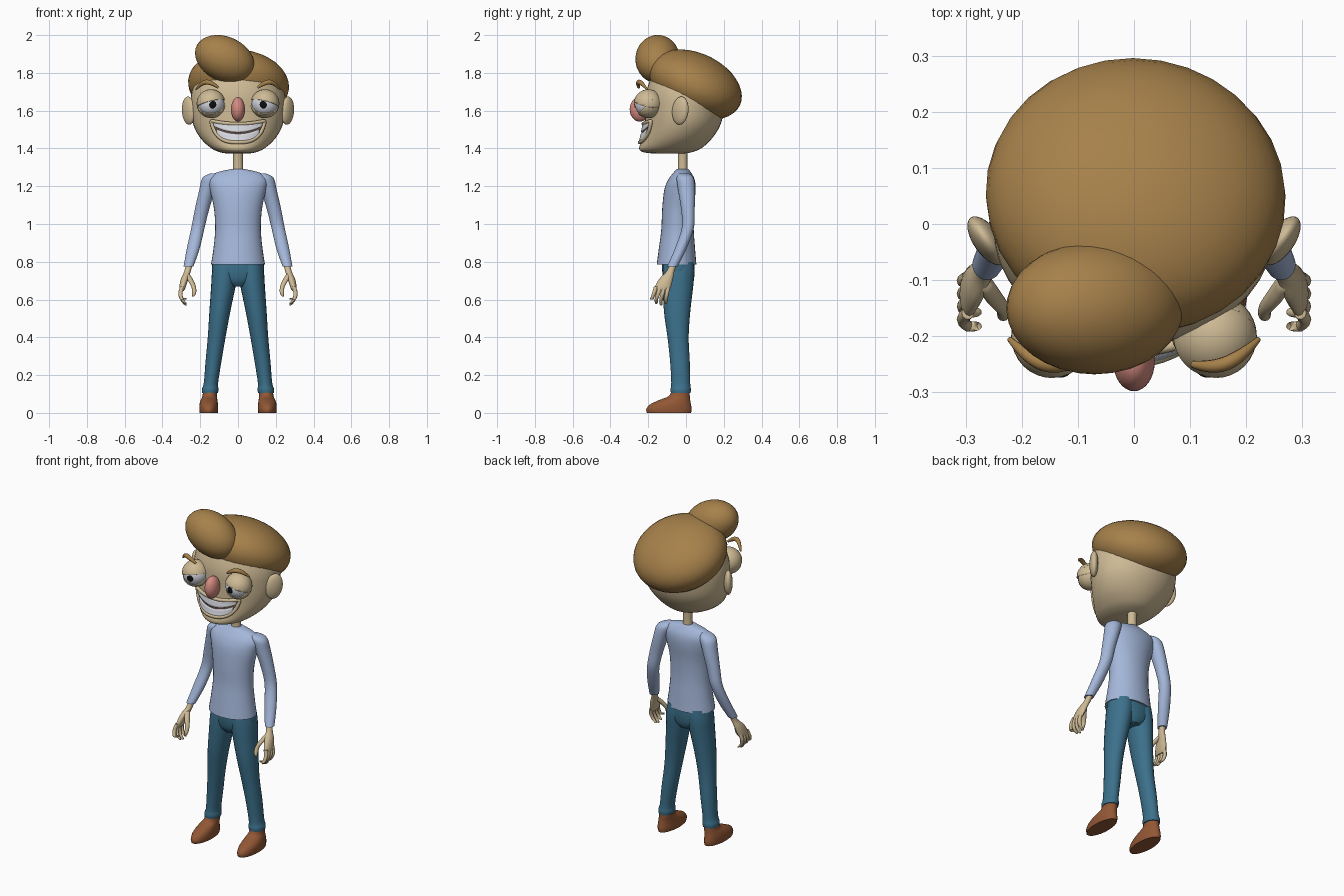
import bpy, bmesh, math
from mathutils import Vector, Matrix

if "Cube" in bpy.data.objects:
    bpy.data.objects.remove(bpy.data.objects["Cube"])


def material(name, rgb):
    m = bpy.data.materials.new(name)
    m.diffuse_color = [(c / 255) ** 2.2 for c in rgb] + [1]
    m.use_nodes = True
    m.node_tree.nodes["Principled BSDF"].inputs["Base Color"].default_value = m.diffuse_color
    return m


SKIN = material("skin", (205, 185, 148))
HAIR = material("hair", (165, 128, 76))
SHIRT = material("shirt", (163, 182, 217))
DENIM = material("denim", (62, 112, 138))
LEATHER = material("leather", (145, 88, 56))
NOSE = material("nose_pink", (212, 138, 128))
WHITE = material("white", (215, 217, 225))
BLACK = material("black", (20, 20, 22))
GUM = material("mouth_dark", (110, 85, 75))


def finish(name, bm, mat, angle=50):
    bmesh.ops.recalc_face_normals(bm, faces=bm.faces)
    me = bpy.data.meshes.new(name)
    bm.to_mesh(me)
    bm.free()
    me.materials.append(mat)
    ob = bpy.data.objects.new(name, me)
    bpy.context.collection.objects.link(ob)
    bpy.ops.object.select_all(action='DESELECT')
    ob.select_set(True)
    bpy.context.view_layer.objects.active = ob
    bpy.ops.object.shade_smooth_by_angle(angle=math.radians(angle))
    return ob


def loft(name, rings, mat, s=1, sides=24, steps=4):
    """Horizontal elliptical rings (x, y, z, rx, ry), smoothly interpolated."""
    pts = []
    for i in range(len(rings) - 1):
        a, b, c, d = (rings[max(0, i - 1)], rings[i], rings[i + 1],
                      rings[min(len(rings) - 1, i + 2)])
        for k in range(steps):
            t = k / steps
            pts.append([0.5 * (2 * q + (r - p) * t + (2 * p - 5 * q + 4 * r - w) * t * t
                        + (3 * q - p - 3 * r + w) * t ** 3) for p, q, r, w in zip(a, b, c, d)])
    pts.append(rings[-1])
    bm = bmesh.new()
    loops = []
    for x, y, z, rx, ry in pts:
        loops.append([bm.verts.new((s * x + rx * math.cos(a), y + ry * math.sin(a), z))
                      for a in (2 * math.pi * j / sides for j in range(sides))])
    for lo, hi in zip(loops, loops[1:]):
        for j in range(sides):
            n = (j + 1) % sides
            bm.faces.new((lo[j], lo[n], hi[n], hi[j]))
    bm.faces.new(loops[0])
    bm.faces.new(loops[-1])
    return finish(name, bm, mat)


def ball(name, loc, radii, mat, rot=(0, 0, 0), cuts=None):
    bm = bmesh.new()
    bmesh.ops.create_uvsphere(bm, u_segments=32, v_segments=20, radius=1)
    bmesh.ops.scale(bm, vec=radii, verts=bm.verts)
    if cuts:
        bmesh.ops.bisect_plane(bm, geom=bm.verts[:] + bm.edges[:] + bm.faces[:],
                               plane_co=(0, 0, 0), plane_no=cuts, clear_inner=True)
    ob = finish(name, bm, mat)
    ob.location = loc
    ob.rotation_euler = [math.radians(a) for a in rot]
    return ob


def tube(name, pts, radius, mat, radii=None, cyclic=False):
    cu = bpy.data.curves.new(name, 'CURVE')
    cu.dimensions = '3D'
    cu.bevel_depth = radius
    cu.bevel_resolution = 3
    cu.use_fill_caps = True
    sp = cu.splines.new('NURBS')
    sp.points.add(len(pts) - 1)
    for i, p in enumerate(pts):
        sp.points[i].co = (*p, 1)
        sp.points[i].radius = radii[i] if radii else 1
    sp.order_u = 3
    sp.use_endpoint_u = not cyclic
    sp.use_cyclic_u = cyclic
    sp.resolution_u = 6
    cu.materials.append(mat)
    ob = bpy.data.objects.new(name, cu)
    bpy.context.collection.objects.link(ob)
    return ob


# Head: z, front y, back y, half width
profile = [(1.372, -.16, -.02, .05), (1.38, -.225, .03, .095), (1.40, -.248, .08, .14),
           (1.45, -.232, .135, .195), (1.52, -.218, .18, .235), (1.60, -.215, .20, .25),
           (1.70, -.21, .205, .245), (1.80, -.17, .18, .20), (1.86, -.09, .10, .10)]
head = [(0, (f + b) / 2, z, w, (b - f) / 2) for z, f, b, w in profile]
loft("head", head, SKIN, sides=40)
loft("neck", [(0, -.017, 1.25, .03, .028), (0, -.017, 1.32, .026, .025),
              (0, -.017, 1.42, .028, .027)], SKIN)


def face_y(x, z):
    for a, b in zip(head, head[1:]):
        if a[2] <= z <= b[2]:
            t = (z - a[2]) / (b[2] - a[2])
            _, cy, _, rx, ry = [p + (q - p) * t for p, q in zip(a, b)]
            return cy - ry * math.sqrt(max(0, 1 - (x / rx) ** 2))
    return 0


# Mouth: strips that follow the face
def strip(name, half, top, bottom, off, mat):
    bm = bmesh.new()
    cols = []
    for i in range(25):
        x = half * (i / 12 - 1)
        zs = [bottom(x) + (top(x) - bottom(x)) * k / 4 for k in range(5)]
        cols.append([bm.verts.new((x, face_y(x, z) - off, z)) for z in zs])
    for a, b in zip(cols, cols[1:]):
        for k in range(4):
            bm.faces.new((a[k], b[k], b[k + 1], a[k + 1]))
    ob = finish(name, bm, mat)
    mod = ob.modifiers.new("thickness", 'SOLIDIFY')
    mod.thickness = .008
    mod.offset = 0


def upper(x): return 1.53 + .8 * x * x
def middle(x): return 1.482 + 2.1 * x * x
def lower(x): return 1.432 + 1.2 * x * x + 160 * x ** 4


strip("mouth_inside", .14, upper, lower, .004, GUM)
strip("upper_teeth", .128, lambda x: upper(x) - .006, lambda x: middle(x) + .003, .010, WHITE)
strip("lower_teeth", .112, lambda x: middle(x) - .006, lambda x: lower(x) + .003, .010, WHITE)
xs = [.145 * (i / 8 - 1) for i in range(17)]
edge = [(x, upper(x)) for x in xs] + [(x, lower(x)) for x in xs[-2:0:-1]]
tube("lips", [(x, face_y(x, z) - .008, z) for x, z in edge], .01, SKIN, cyclic=True)

# Nose and hair
ball("nose", (0, -.245, 1.607), (.037, .053, .065), NOSE)
ball("hair_cap", (.003, .05, 1.738), (.268, .26, .165), HAIR, (-25, 5, 0))
ball("hair_quiff", (-.07, -.15, 1.873), (.165, .118, .118), HAIR, (-8, 25, 0))

# Torso and hips
loft("shirt", [(0, -.05, .785, .143, .105), (0, -.048, .87, .13, .096),
               (0, -.045, .97, .121, .086), (0, -.042, 1.08, .127, .084),
               (0, -.032, 1.18, .148, .083), (0, -.024, 1.235, .155, .07),
               (0, -.02, 1.27, .12, .048), (0, -.018, 1.29, .04, .032)], SHIRT, sides=32)
loft("hips", [(0, -.035, .67, .05, .06), (0, -.038, .70, .11, .078),
              (0, -.04, .75, .137, .086), (0, -.042, .82, .132, .085)], DENIM, sides=32)

for side, s in (("right", 1), ("left", -1)):
    # Eyes with lids, pupils, brows
    c = Vector((s * .143, -.2, 1.637))
    ball(side + "_eye", c, (.071,) * 3, WHITE)
    lids = {"upper": (s * .25, .2, 1), "lower": (0, 1.0, -1)}
    for part, cut in lids.items():
        lid = ball(f"{side}_{part}_lid", c, (.076,) * 3, SKIN, cuts=cut)
        lid.modifiers.new("thickness", 'SOLIDIFY').thickness = .006
    ball(side + "_pupil", c + Vector((-s * .008, -.066, -.005)), (.02, .008, .02), BLACK)
    tube(side + "_brow", [(s * .105, -.25, 1.722), (s * .14, -.258, 1.75),
                          (s * .19, -.238, 1.752), (s * .222, -.205, 1.712)],
         .013, HAIR, (.5, 1, 1, .35))
    # Ears
    ball(side + "_ear", (s * .262, -.03, 1.6), (.024, .05, .075), SKIN, (-8, 0, -s * 35))
    # Sleeves
    loft(side + "_sleeve", [(.125, -.012, 1.268, .02, .025), (.143, -.005, 1.245, .045, .045),
                            (.163, .003, 1.18, .042, .045), (.19, .01, 1.08, .038, .036),
                            (.212, .01, .98, .035, .032), (.237, -.028, .87, .034, .031),
                            (.262, -.072, .775, .026, .028)], SHIRT, s)
    # Hands
    loft(side + "_palm", [(.258, -.066, .79, .018, .019), (.267, -.082, .75, .017, .021),
                          (.282, -.105, .71, .02, .036), (.294, -.123, .665, .017, .043),
                          (.297, -.128, .645, .01, .036)], SKIN, s, 16)
    for i in range(4):
        y = -.095 - .021 * i
        d = -.012 - .004 * i
        tip = .575 + .008 * (i - 1) ** 2
        loft(f"{side}_finger_{i + 1}", [(.296, y, .67, .011, .012), (.305, y + d / 2, .632, .011, .011),
                                        (.296, y + d, .60, .010, .010),
                                        (.28, y + d, tip, .008, .008),
                                        (.276, y + d, tip - .006, .003, .003)], SKIN, s, 10, 3)
    loft(side + "_thumb", [(.27, -.10, .735, .014, .016), (.25, -.13, .70, .015, .016),
                           (.234, -.15, .665, .012, .013), (.233, -.162, .632, .011, .011),
                           (.238, -.165, .615, .004, .004)], SKIN, s, 12, 3)
    # Trouser legs with a flared cuff
    loft(side + "_trouser_leg", [(.148, -.028, .105, .042, .052), (.147, -.028, .125, .044, .054),
                                 (.143, -.028, .16, .038, .05), (.13, -.032, .27, .042, .052),
                                 (.113, -.042, .40, .047, .056), (.097, -.047, .53, .055, .069),
                                 (.079, -.043, .66, .064, .08), (.07, -.04, .74, .068, .084),
                                 (.066, -.04, .80, .062, .08)], DENIM, s)
    # Shoes
    loft(side + "_shoe", [(.155, -.09, 0, .048, .117), (.155, -.09, .02, .05, .12),
                          (.155, -.082, .045, .049, .108), (.153, -.06, .068, .044, .082),
                          (.15, -.035, .09, .038, .055), (.148, -.028, .13, .036, .046)],
         LEATHER, s)
